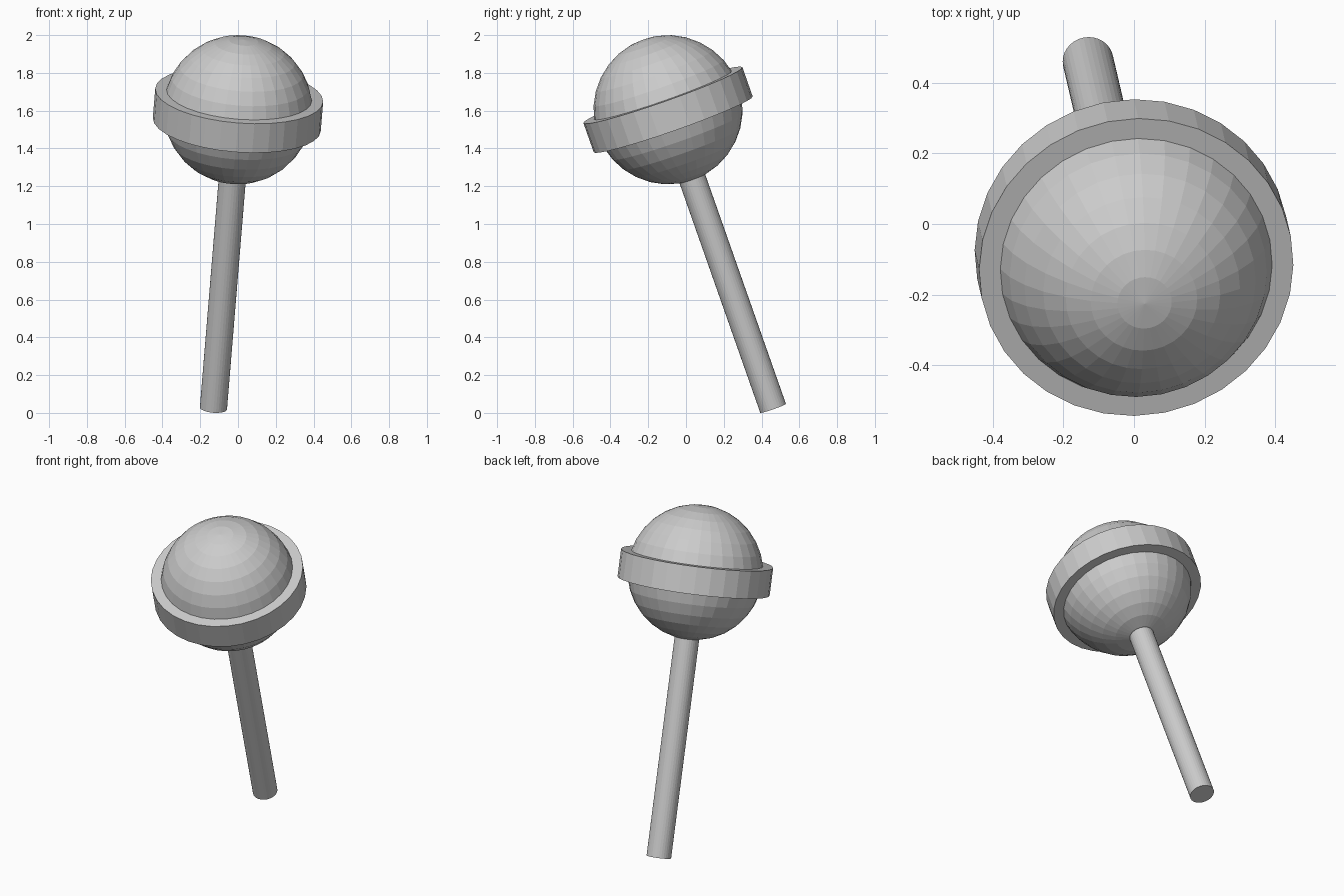
import bpy
import bmesh
from mathutils import Vector

if "Cube" in bpy.data.objects:
    bpy.data.objects.remove(bpy.data.objects["Cube"])

SIDES = 32
CENTRE = Vector((0.0, -0.095, 1.605))
STICK_END = Vector((-0.13, 0.461, 0.0245))
AXIS = (CENTRE - STICK_END).normalized()
TILT = Vector((0, 0, 1)).rotation_difference(AXIS)


def add_part(name, bm, location):
    """Turn a bmesh built along z into an object tilted onto the lollipop axis."""
    bmesh.ops.recalc_face_normals(bm, faces=bm.faces)
    mesh = bpy.data.meshes.new(name)
    bm.to_mesh(mesh)
    bm.free()
    obj = bpy.data.objects.new(name, mesh)
    obj.rotation_mode = 'QUATERNION'
    obj.rotation_quaternion = TILT
    obj.location = location
    bpy.context.collection.objects.link(obj)
    return obj


def cylinder(radius, depth):
    bm = bmesh.new()
    bmesh.ops.create_cone(bm, cap_ends=True, segments=SIDES,
                          radius1=radius, radius2=radius, depth=depth)
    return bm


# Candy ball
ball = bmesh.new()
bmesh.ops.create_uvsphere(ball, u_segments=SIDES, v_segments=16, radius=0.395)
add_part("candy_ball", ball, CENTRE)

# Raised band around the middle of the ball
add_part("candy_band", cylinder(0.446, 0.164), CENTRE)

# Stick, its upper end hidden inside the ball
length = (CENTRE - STICK_END).length - 0.3
add_part("stick", cylinder(0.072, length), STICK_END + AXIS * length / 2)
